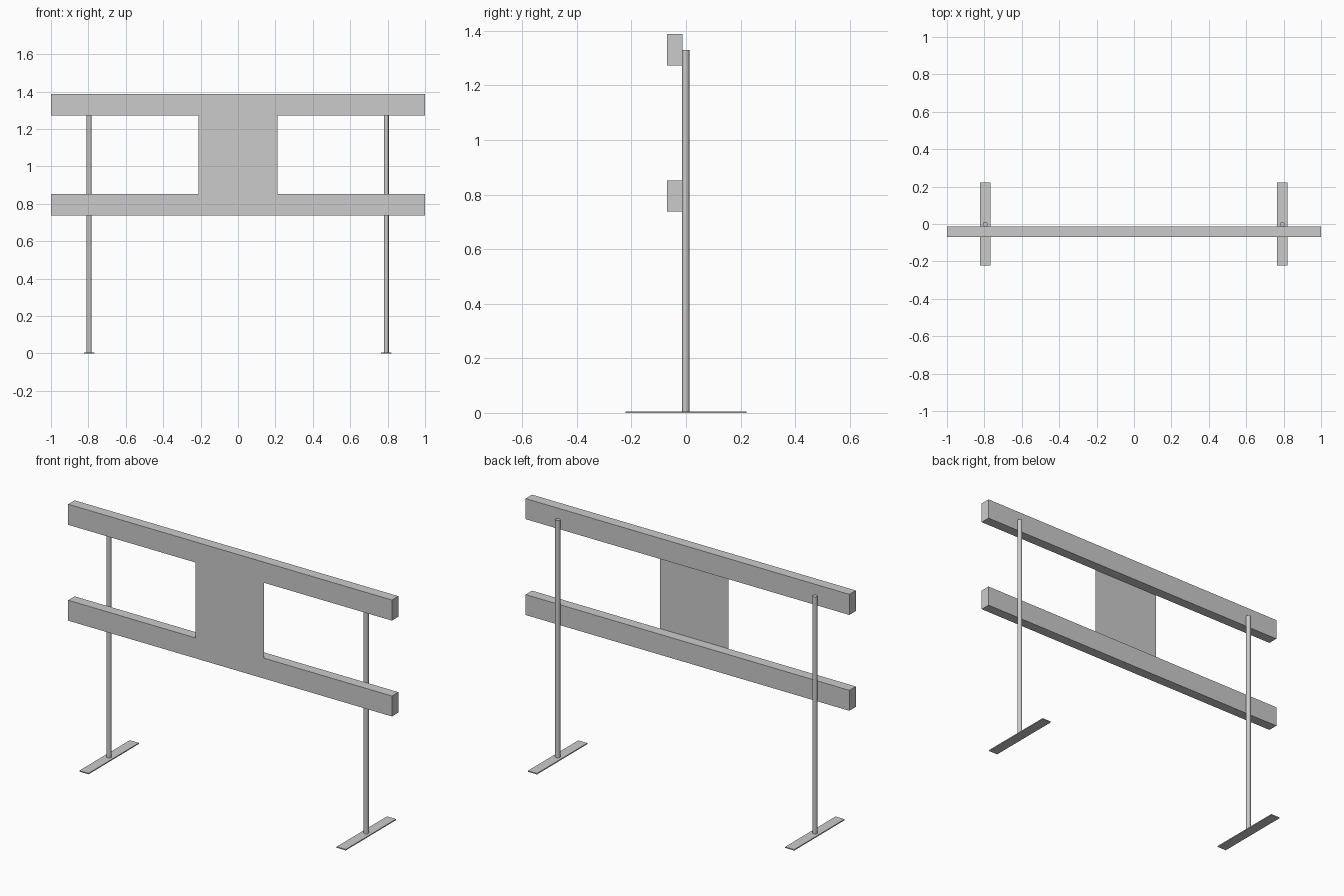
import bpy
import bmesh

if "Cube" in bpy.data.objects:
    bpy.data.objects.remove(bpy.data.objects["Cube"])


def box(name, x, y, z):
    """Axis-aligned box from (min, max) ranges."""
    bm = bmesh.new()
    bmesh.ops.create_cube(bm, size=1)
    for v in bm.verts:
        for i, (lo, hi) in enumerate((x, y, z)):
            v.co[i] = lo if v.co[i] < 0 else hi
    me = bpy.data.meshes.new(name)
    bm.to_mesh(me)
    bm.free()
    ob = bpy.data.objects.new(name, me)
    bpy.context.collection.objects.link(ob)
    return ob


FRONT, BACK = -0.07, -0.013
PLATE_T = 0.006
POST_TOP = 1.33
UPPER = (1.273, 1.388)
LOWER = (0.738, 0.852)

# Horizontal rails
box("upper_rail", (-1, 1), (FRONT, BACK), UPPER)
box("lower_rail", (-1, 1), (FRONT, BACK), LOWER)

# Paper-thin sign sheet, flush with the rail fronts
bpy.ops.mesh.primitive_plane_add(size=1, location=(-0.001, FRONT, (UPPER[0] + LOWER[1]) / 2),
                                 rotation=(1.5707963, 0, 0))
panel = bpy.context.object
panel.name = "centre_panel"
panel.scale = (0.422, UPPER[0] - LOWER[1], 1)

# Posts with flat feet
for side, x in (("left", -0.796), ("right", 0.793)):
    box(side + "_foot", (x - 0.028, x + 0.028), (-0.222, 0.222), (0, PLATE_T))
    bpy.ops.mesh.primitive_cylinder_add(vertices=16, radius=0.013, depth=POST_TOP - PLATE_T,
                                        location=(x, -0.001, (POST_TOP + PLATE_T) / 2))
    post = bpy.context.object
    post.name = side + "_post"
    bpy.ops.object.shade_smooth_by_angle()
